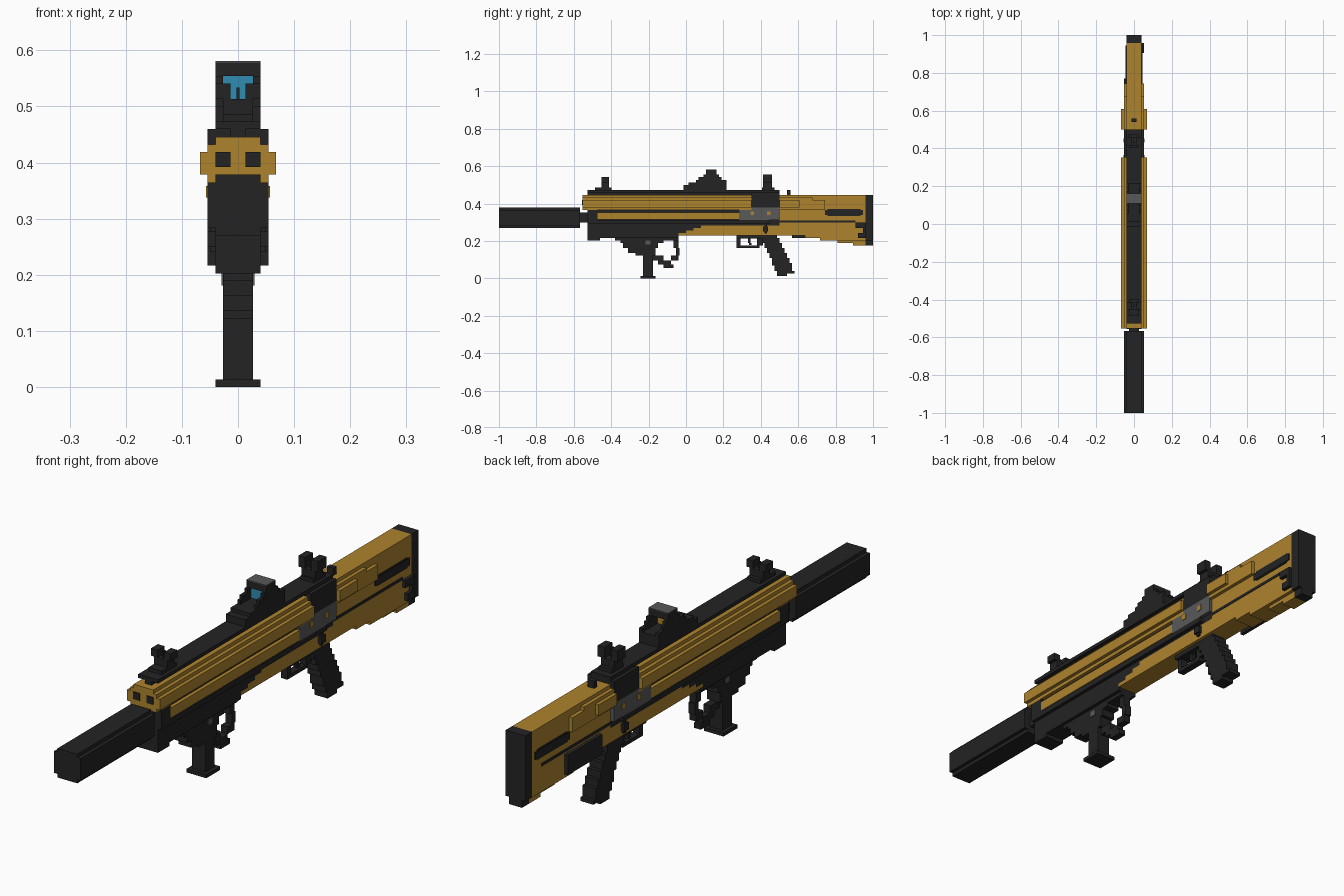
import bpy, bmesh

if "Cube" in bpy.data.objects:
    bpy.data.objects.remove(bpy.data.objects["Cube"])

U = 2 / 148  # one block of the stepped, block-built style


def material(name, rgb):
    m = bpy.data.materials.new(name)
    m.diffuse_color = (*rgb, 1)
    m.use_nodes = True
    m.node_tree.nodes["Principled BSDF"].inputs["Base Color"].default_value = m.diffuse_color
    return m


BLACK = material("black", (0.017, 0.017, 0.017))
GOLD = material("gold", (0.42, 0.23, 0.027))
GREY = material("grey", (0.10, 0.10, 0.10))
BLUE = material("lens_blue", (0.03, 0.26, 0.45))


def part(name, mat, *boxes, one_side=False):
    """Boxes in blocks: (y0, y1, z0, z1, half_width) or (y0, y1, z0, z1, x0, x1), mirrored."""
    bm = bmesh.new()
    for y0, y1, z0, z1, *x in boxes:
        if len(x) == 1:
            spans = [(-x[0], x[0])]
        elif one_side:
            spans = [tuple(x)]
        else:
            spans = [(x[0], x[1]), (-x[1], -x[0])]
        for x0, x1 in spans:
            vs = bmesh.ops.create_cube(bm, size=1)["verts"]
            for v in vs:
                v.co = ((x0 + (v.co.x + 0.5) * (x1 - x0)) * U,
                        (y0 + (v.co.y + 0.5) * (y1 - y0)) * U,
                        (z0 + (v.co.z + 0.5) * (z1 - z0)) * U)
    me = bpy.data.meshes.new(name)
    bm.to_mesh(me)
    bm.free()
    me.materials.append(mat)
    ob = bpy.data.objects.new(name, me)
    bpy.context.collection.objects.link(ob)


# Muzzle tube with notched corners, and its neck
part("suppressor", BLACK, (-74, -42, 21, 27, 4),
     (-74, -42, 27, 28, 3), (-74, -42, 20, 21, 3))
part("barrel_neck", BLACK, (-42, -39, 22, 26, 2))

# Upper shroud with stepped shoulders
part("upper_shroud", GOLD, (-41, 26, 27, 28, 4), (-41, 26, 28, 31, 5),
     (-41, 26, 31, 32, 4), (-41, 26, 32, 33, 3))
part("shroud_front_holes", BLACK, (-41.2, -40.9, 29, 31, 1, 3))
part("top_rail", BLACK, (-39, 37, 33, 34, 1), (-39, 37, 34, 35, 3))

# Body core, side strips and long side ridge
part("body_core", BLACK, (-39, 37, 21, 27, 3))
part("body_front_collar", BLACK, (-39, -35, 23, 27, 4))
part("side_strip", GOLD, (-35, 21, 23.2, 26, 3, 4))
part("side_ridge", BLACK, (-39, 33, 21.5, 23, 4))

# Lower handguard with slanted rear, meeting the gold receiver
slope = [(z, -3 + (z - 17) * 3) for z in range(17, 21)]
part("handguard", BLACK, (-39, -34, 15, 16, 3), (-39, -3, 16, 17, 3),
     *[(-39, y, z, z + 1, 3) for z, y in slope])
part("lower_receiver", GOLD, *[(y, 37, z, z + 1, 3) for z, y in slope])

# Receiver: port plates, cover, pins and selector
part("receiver_port", GREY, (21, 37, 23, 27, 4), (26, 37, 27, 28, 4))
part("receiver_pins", GOLD, (25.5, 27, 25, 26.5, 4, 4.2), (32, 33.5, 25, 26.5, 4, 4.2))
part("receiver_cover", BLACK, (26, 37, 28, 34, 4))
part("selector", BLACK, (30.5, 32.5, 18.5, 20.5, 3, 4), (31, 32, 17.8, 21, 3, 3.6))

# Stock with stepped belly and stepped cheeks
part("stock", GOLD, (37, 71, 17, 33, 3), (47, 71, 16, 17, 3), (53, 71, 15, 16, 3),
     (60, 71, 14, 15, 2), (66, 71, 13, 14, 2))
part("stock_cheeks", GOLD, (37, 45, 28, 31, 3, 5), (37, 50, 31, 32, 3, 4),
     (45, 55, 29, 31, 3, 4), (37, 55, 27, 28, 3, 4), (45, 55, 28, 29, 3, 4))
part("stock_slot", BLACK, (55, 70, 25, 27, 3, 3.3), (56, 69, 24.6, 27.4, 3, 3.2))
part("stock_line", BLACK, (37, 67, 22, 22.8, 3, 3.15))
part("stock_left_panel", BLACK, (42, 57, 16, 21.5, -4, -3), one_side=True)
part("stock_right_latch", BLACK, (67, 71, 20, 22, 3, 4), (68, 71, 16, 18, 3, 4),
     (70, 71, 18, 20, 3, 4), one_side=True)
part("butt_plate", BLACK, (71, 74, 15, 33, 3), (71, 74, 13, 15, 2))
part("stock_button", BLACK, (40, 41.3, 33, 35, 1))

# Folding sights: base, ears and thin post
for name, y0, y1, top, base in (("front_sight", -33.5, -30.5, 40, (-36, -29.5)),
                                ("rear_sight", 30.5, 34, 41, (30, 35))):
    part(name, BLACK, (*base, 35, 36, 2), (y0, y1, 36, 38, 2),
         (y0, y1, 38, top, 1, 3), (y0 + 1, y0 + 2, 38, top - 0.5, 0.2))

# Optic: stepped base, hood frame, glass
part("optic_base", BLACK, (-1, 16, 35, 37, 3), (1, 16, 37, 38, 3))
part("optic_hood", BLACK, (4, 16, 38, 39, 2, 3), (5, 14, 39, 40, 2, 3),
     (7, 13, 40, 41, 2, 3), (8, 12, 41, 42.8, 3))
part("optic_cap", GREY, (8, 12, 42.8, 43, 3))
part("optic_glass_front", BLUE, (8.6, 9.1, 38, 41, 2))
part("optic_glass_back", GOLD, (9.1, 9.6, 38, 41, 2))

# Front grip with stalk, foot and open hand strap
part("front_grip", BLACK, (-28, -3, 15, 16, 2), (-26, -9, 14, 15, 2),
     (-25, -11, 12, 14, 2), (-23, -12, 10, 12, 2), (-20, -12, 9, 10, 2),
     (-17, -13, 1, 9, 2), (-18, -12, 0, 1, 3))
part("front_grip_strap", BLACK, (-5, -3, 12, 15, 1), (-4, -2.5, 9, 12, 1),
     (-6, -3, 7, 9, 1), (-13, -9, 7, 9, 1), (-11, -6, 5.5, 7, 1), (-9, -5, 4, 5.5, 1))
part("front_grip_pin", GREY, (-16, -14, 13.4, 15, 2, 2.2))

# Trigger group
part("trigger_guard", BLACK, (20, 31, 15.8, 17, 2), (20, 21.5, 12, 15.8, 1),
     (21.5, 29, 12, 13, 1), (28, 30.5, 13, 15.8, 1))
part("trigger", BLACK, (24.5, 25.5, 14, 15.8, 0.6), (25, 26, 13.2, 14, 0.6))

# Raked rear grip in stepped layers
part("rear_grip", BLACK, (36, 40, 1, 2, 2),
     *[(round(29 + (17 - z) * 0.45), round(36 + (17 - z) * 0.46), z, z + 1, 2)
       for z in range(2, 17)])
